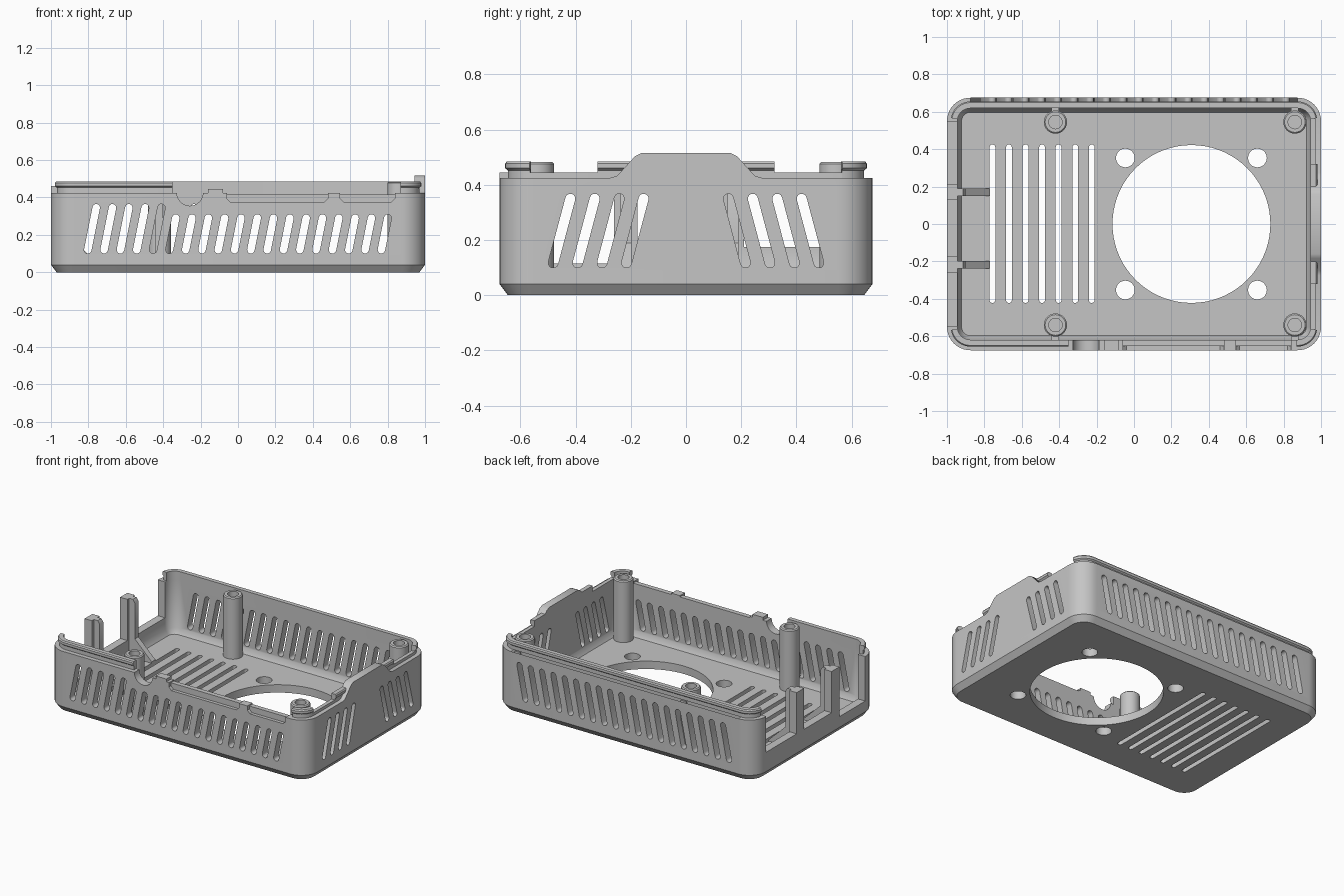
import bpy, bmesh
from math import sin, cos, pi, atan2
from mathutils import Vector
from mathutils.geometry import delaunay_2d_cdt

cube = bpy.data.objects.get("Cube")
if cube:
    bpy.data.objects.remove(cube)

grey = bpy.data.materials.new("grey plastic")
grey.use_nodes = True
GREY = (0.56, 0.56, 0.56, 1)
grey.diffuse_color = GREY
grey.node_tree.nodes["Principled BSDF"].inputs["Base Color"].default_value = GREY

HX, HY, RAD = 1.0, 0.675, 0.125      # half length, half width, corner radius
WX, WY = HX - RAD, HY - RAD          # half lengths of the straight walls
THICK, FILLET = 0.056, 0.078         # wall thickness, inset of the floor edge
FLOOR, BASE, RIM, LIP = 0.055, 0.09, 0.425, 0.485
PLACE = {"x": lambda u, v, d: (d, u, v),
         "y": lambda u, v, d: (u, d, v),
         "z": lambda u, v, d: (u, v, d)}


def finish(name, bm):
    bmesh.ops.remove_doubles(bm, verts=bm.verts, dist=0.0001)
    bmesh.ops.recalc_face_normals(bm, faces=bm.faces)
    mesh = bpy.data.meshes.new(name)
    bm.to_mesh(mesh)
    bm.free()
    mesh.materials.append(grey)
    ob = bpy.data.objects.new(name, mesh)
    bpy.context.collection.objects.link(ob)
    bpy.ops.object.select_all(action="DESELECT")
    ob.select_set(True)
    bpy.context.view_layer.objects.active = ob
    bpy.ops.object.shade_smooth_by_angle(angle=0.6)


def skin(bm, rings, around=True, along=False, caps=True):
    """Join rings of points; around closes each ring, along joins last to first."""
    loops = [[bm.verts.new(p) for p in ring] for ring in rings]
    if caps:
        bm.faces.new(loops[0])
        bm.faces.new(loops[-1])
    for a, b in zip(loops, loops[1:] + (loops[:1] if along else [])):
        for i in range(len(a) if around else len(a) - 1):
            j = (i + 1) % len(a)
            bm.faces.new((a[i], a[j], b[j], b[i]))


def prism(bm, pts, axis, lo, hi):
    skin(bm, [[PLACE[axis](u, v, d) for u, v in pts] for d in (lo, hi)])


def box(bm, x0, x1, y0, y1, z0, z1):
    prism(bm, [(x0, y0), (x1, y0), (x1, y1), (x0, y1)], "z", z0, z1)


def sweep(bm, path, section, **how):
    """Carry an (inset, height) section along a path of points with inward normals."""
    skin(bm, [[(x + nx * i, y + ny * i, z) for i, z in section]
              for x, y, nx, ny in path], **how)


def inside(p, loops):
    hit = False
    for loop in loops:
        for (u0, v0), (u1, v1) in zip(loop, loop[1:] + loop[:1]):
            if (v0 > p.y) != (v1 > p.y) and p.x < u0 + (p.y - v0) * (u1 - u0) / (v1 - v0):
                hit = not hit
    return hit


def panel(bm, loops, axis, lo, hi, seam):
    """Flat plate with holes; edges on a seam get no side face."""
    coords, edges = [], []
    for loop in loops:
        n, s = len(loop), len(coords)
        coords += [Vector(p) for p in loop]
        edges += [(s + i, s + (i + 1) % n) for i in range(n)]
    pts, _, tris, *_ = delaunay_2d_cdt(coords, edges, [], 0, 1e-6)
    low, high = [[bm.verts.new(PLACE[axis](p.x, p.y, d)) for p in pts] for d in (lo, hi)]
    border = set()
    for t in tris:
        if inside(sum((pts[i] for i in t), Vector((0, 0))) / len(t), loops):
            bm.faces.new([low[i] for i in t])
            bm.faces.new([high[i] for i in t])
            for a, b in zip(t, [*t[1:], t[0]]):
                border ^= {(min(a, b), max(a, b))}
    for a, b in border:
        if not seam(pts[a], pts[b]):
            bm.faces.new((low[a], low[b], high[b], high[a]))


def wall_seam(half):
    def test(a, b):
        ends = all(abs(abs(p.x) - half) < 1e-4 for p in (a, b))
        return ends or all(abs(p.y - BASE) < 1e-4 for p in (a, b))
    return test


def circle(u, v, r, n=32):
    return [(u + r * cos(2 * pi * i / n), v + r * sin(2 * pi * i / n)) for i in range(n)]


def capsule(u0, v0, u1, v1, r, n=6):
    a = atan2(v1 - v0, u1 - u0)
    return [(u + r * cos(s + pi * i / n), v + r * sin(s + pi * i / n))
            for u, v, s in ((u1, v1, a - pi / 2), (u0, v0, a + pi / 2))
            for i in range(n + 1)]


def corner(k, n=10):
    sx, sy = ((1, 1), (-1, 1), (-1, -1), (1, -1))[k]
    angles = [pi / 2 * (k + i / n) for i in range(n + 1)]
    return [(sx * WX + RAD * cos(a), sy * WY + RAD * sin(a), -cos(a), -sin(a))
            for a in angles]


corners = [corner(k) for k in range(4)]
bm = bmesh.new()

# Chamfered base edge, inner floor bevel and rounded wall corners
ring = sum(corners, [])
sweep(bm, ring, [(FILLET, 0), (0.03, 0), (0, 0.04), (0, BASE)],
      around=False, along=True, caps=False)
sweep(bm, ring, [(THICK, BASE), (FILLET, FLOOR)], around=False, along=True, caps=False)
for c in corners:
    sweep(bm, c, [(0, BASE), (0, RIM), (THICK, RIM), (THICK, BASE)], around=False, caps=False)

# Floor with fan opening, screw holes and grille
holes = [circle(0.307, 0, 0.422, 72)]
holes += [circle(0.307 + sx * 0.353, sy * 0.353, 0.05) for sx in (-1, 1) for sy in (-1, 1)]
for i in range(7):
    x = -0.757 + i * 0.0885
    holes.append(capsule(x, -0.407, x, 0.41, 0.0155))
edge = [(x + nx * FILLET, y + ny * FILLET) for x, y, nx, ny in ring]
panel(bm, [edge] + holes, "z", 0, FLOOR,
      lambda a, b: all(abs(p.x) > 0.8 or abs(p.y) > 0.5 for p in (a, b)))


# Long walls with slanted vents; the front one has connector cut-outs
def vents(tall):
    slots = []
    for i in range(19):
        x, top = -0.803 + i * 0.0872, 0.345 if i < tall else 0.29
        slots.append(capsule(x, 0.12, x + 0.2 * (top - 0.12), top, 0.02))
    return slots


foot = [(-WX, BASE), (WX, BASE)]
panel(bm, [foot + [(WX, RIM), (-WX, RIM)]] + vents(19), "y", HY - THICK, HY, wall_seam(WX))

DIP = 0.375
recesses = ((0.545, 0.84), (-0.06, 0.48))
top = [(WX, RIM)]
for x0, x1 in recesses:
    top += [(x1, RIM), (x1, DIP + 0.02), (x1 - 0.02, DIP),
            (x0 + 0.02, DIP), (x0, DIP + 0.02), (x0, RIM)]
top += [(-0.08, RIM), (-0.08, 0.445), (-0.16, 0.445), (-0.16, RIM)]
top += [(-0.257 + 0.07 * cos(pi * i / 12), RIM - 0.07 * sin(pi * i / 12)) for i in range(13)]
panel(bm, [foot + top + [(-WX, RIM)]] + vents(5), "y", -HY, THICK - HY, wall_seam(WX))

# Vented end wall with a raised tab
half = [(WY, RIM), (0.275, RIM), (0.25, 0.432), (0.185, 0.503), (0.16, 0.516)]
foot = [(-WY, BASE), (WY, BASE)]
slots = [capsule(s * y, 0.117, s * (y - 0.062), 0.35, 0.018)
         for y in (0.481, 0.3925, 0.304, 0.2155) for s in (-1, 1)]
panel(bm, [foot + half + [(-y, z) for y, z in reversed(half)]] + slots,
      "x", HX - THICK, HX, wall_seam(WY))

# Open end wall: low sills between two upright dividers
outline = foot + [(WY, RIM), (0.545, RIM)]
for y1, y0, z in ((0.545, 0.21, 0.175), (0.13, -0.175, 0.175), (-0.26, -0.545, 0.115)):
    outline += [(y1, z), (y0, z)]
    if y0 > -0.5:
        outline += [(y0, 0.462), (y0 - (0.08 if y0 > 0 else 0.085), 0.462)]
panel(bm, [outline + [(-0.545, RIM), (-WY, RIM)]], "x", -HX, THICK - HX, wall_seam(WY))
finish("case_tray", bm)

# Thin backs of the connector recesses
bm = bmesh.new()
for x0, x1 in recesses:
    box(bm, x0, x1, 0.023 - HY, THICK - HY, DIP, 0.416)
finish("connector_recess_backs", bm)

# Grooved lip around the rim, low at the notches beside the tab
lip = [(0.03, RIM), (0.03, 0.452), (0.02, 0.46), (0.02, 0.477),
       (0.026, LIP), (THICK, LIP), (THICK, RIM)]
low_lip = [(0.03, RIM), (0.03, 0.445), (THICK, 0.445), (THICK, RIM)]
bm = bmesh.new()
sweep(bm, corners[0][1:] + corners[1][:-1], lip)
sweep(bm, corners[2][1:] + [(-0.35, -HY, 0, 1)], lip)
sweep(bm, [(0.87, -HY, 0, 1)] + corners[3][:-1], lip)
sweep(bm, [(HX, 0.32, -1, 0)] + corners[0][:2], low_lip)
sweep(bm, corners[3][-2:] + [(HX, -0.32, -1, 0)], low_lip)
for s in (-1, 1):
    sweep(bm, [(HX, s * y, -1, 0) for y in (0.2, 0.32)], lip)
finish("rim_lip", bm)

# Ribs with sloping feet behind the dividers
for name, y in (("front_divider_rib", -0.2175), ("rear_divider_rib", 0.17)):
    bm = bmesh.new()
    prism(bm, [(-0.95, 0.05), (-0.77, 0.05), (-0.77, 0.065), (-0.9, 0.19),
               (-0.9, 0.44), (-0.915, 0.462), (-0.95, 0.462)], "y", y - 0.02, y + 0.02)
    finish(name, bm)

# Hollow screw pillars, tied to the long walls by webs
for xn, x in (("inner", -0.42), ("outer", 0.86)):
    for yn, y, s in (("front", -0.54, -1), ("rear", 0.545, 1)):
        bm = bmesh.new()
        profile = ((0.062, 0.05), (0.062, 0.476), (0.055, 0.483), (0.036, 0.483), (0.036, 0.2))
        skin(bm, [[(u, v, z) for u, v in circle(x, y, r)] for r, z in profile])
        y0, y1 = sorted((s * 0.595, s * 0.63))
        box(bm, x - 0.02, x + 0.02, y0, y1, 0.05, 0.41)
        finish(yn + "_" + xn + "_pillar", bm)
